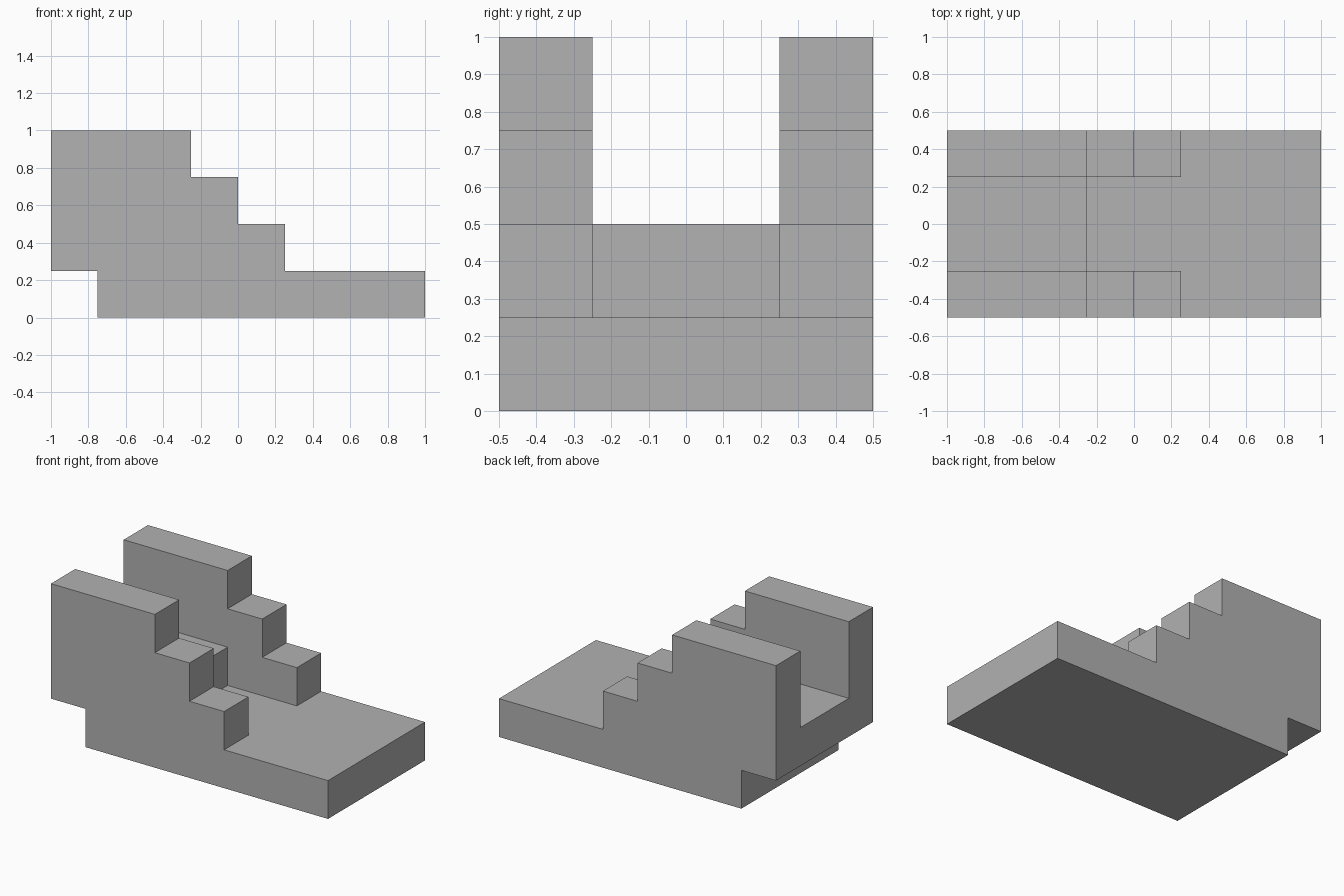
import bpy
import bmesh

cube = bpy.data.objects.get("Cube")
if cube:
    bpy.data.objects.remove(cube, do_unlink=True)

# Single flat grey
grey = bpy.data.materials.new("grey")
grey.use_nodes = True
COLOUR = (0.445, 0.445, 0.445, 1)
grey.diffuse_color = COLOUR
grey.node_tree.nodes["Principled BSDF"].inputs["Base Color"].default_value = COLOUR

U = 0.25  # all sizes are multiples of this step


def extrude_profile(name, profile, y0, y1):
    """Extrude an x-z outline, given in steps, from y0 to y1."""
    bm = bmesh.new()
    face = bm.faces.new([bm.verts.new((x * U, y0 * U, z * U)) for x, z in profile])
    side = bmesh.ops.extrude_face_region(bm, geom=[face])["geom"]
    verts = [v for v in side if isinstance(v, bmesh.types.BMVert)]
    bmesh.ops.translate(bm, verts=verts, vec=(0, (y1 - y0) * U, 0))
    bmesh.ops.recalc_face_normals(bm, faces=bm.faces)
    mesh = bpy.data.meshes.new(name)
    bm.to_mesh(mesh)
    bm.free()
    mesh.materials.append(grey)
    obj = bpy.data.objects.new(name, mesh)
    bpy.context.collection.objects.link(obj)
    return obj


def rectangle(x0, x1, z0, z1):
    return [(x0, z0), (x1, z0), (x1, z1), (x0, z1)]


# Base slab, set in under the overhanging end
extrude_profile("base_slab", rectangle(-3, 4, 0, 1), -2, 2)

# Raised floor between the walls
extrude_profile("channel_floor", rectangle(-4, -1, 1, 2), -1, 1)

# Stepped walls along the front and back
steps = [(-4, 1), (1, 1), (1, 2), (0, 2), (0, 3), (-1, 3), (-1, 4), (-4, 4)]
for name, y0 in (("front_stepped_wall", -2), ("back_stepped_wall", 1)):
    extrude_profile(name, steps, y0, y0 + 1)
